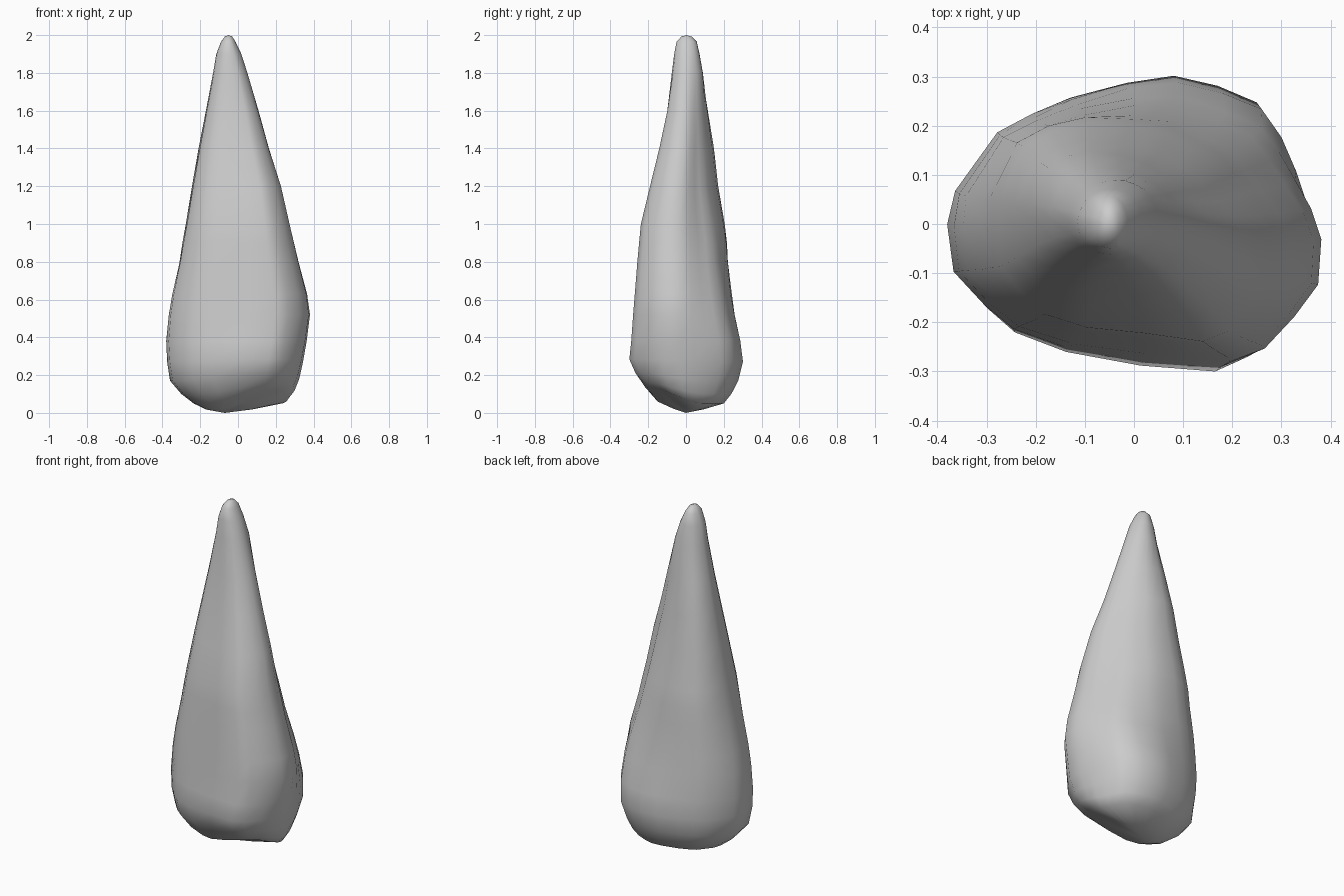
import bpy, bmesh, math

if "Cube" in bpy.data.objects:
    bpy.data.objects.remove(bpy.data.objects["Cube"])

# Egg-shaped plan outline, counter-clockwise
OUTLINE = [(.38, -.03), (.365, .04), (.34, .11), (.31, .18), (.27, .24), (.19, .275),
           (.10, .30), (0, .29), (-.12, .26), (-.20, .228), (-.27, .19), (-.36, .07),
           (-.38, 0), (-.365, -.1), (-.30, -.17), (-.24, -.22), (-.13, -.26),
           (.03, -.288), (.19, -.30), (.26, -.27), (.32, -.2), (.37, -.13)]

# Rings: height, x min, x max, y min, y max
RINGS = [(.018, -.17, .09, -.08, .09), (.05, -.235, .265, -.175, .20),
         (.10, -.30, .30, -.225, .24), (.17, -.36, .325, -.268, .275),
         (.27, -.375, .345, -.30, .297), (.38, -.38, .363, -.288, .287),
         (.52, -.366, .38, -.275, .267), (.63, -.347, .364, -.264, .252),
         (.80, -.308, .318, -.248, .23), (.9, -.29, .294, -.238, .222),
         (1.0, -.27, .27, -.228, .207), (1.2, -.236, .224, -.18, .168),
         (1.4, -.202, .162, -.137, .144), (1.6, -.167, .108, -.1, .115),
         (1.8, -.132, .05, -.076, .09), (1.9, -.115, .018, -.063, .072),
         (1.965, -.09, -.013, -.05, .057), (1.992, -.07, -.03, -.025, .03)]

# Bulge (+) or flattening (-) of each diagonal at mid height: angle, amount
DIAGONALS = [(.8, -.05), (2.36, .045), (-2.36, .018), (-.8, .015)]


def lobe(angle, centre):
    """One smooth bump, 45 degrees to either side of the centre angle."""
    d = (angle - centre + math.pi) % (2 * math.pi) - math.pi
    return max(0, math.cos(2 * d)) if abs(d) < math.pi / 2 else 0


bm = bmesh.new()
loops = []
for z, x0, x1, y0, y1 in RINGS:
    mid = max(0, math.cos((z - 1.05) / .75 * math.pi / 2)) if abs(z - 1.05) < .75 else 0
    low = max(0, 1 - abs(z - .33) / .2)
    loop = []
    for px, py in OUTLINE:
        # Blend towards a plain ellipse near the tip
        u, v = px / .38, py / .30
        r, a = math.hypot(u, v), math.atan2(v, u)
        t = max(0, (z - 1.2) / .8)
        u, v = u * (1 - t + t / r), v * (1 - t + t / r)
        # Diagonal ridges and flats
        push = mid * sum(k * lobe(a, c) for c, k in DIAGONALS) + .02 * low * lobe(a, .7)
        x = (x0 + x1) / 2 + u * (x1 - x0) / 2 + push * math.cos(a)
        y = (y0 + y1) / 2 + v * (y1 - y0) / 2 + push * math.sin(a)
        # Slanted underside at the front right corner
        cut = max(0, math.cos(a + 1.0)) ** 2.5 * max(0, 1 - z / .32)
        loop.append(bm.verts.new((x, y, z + .3 * cut * min(.3, math.hypot(x + .07, y)))))
    loops.append(loop)

# Side skin
n = len(OUTLINE)
for a, b in zip(loops, loops[1:]):
    for i in range(n):
        j = (i + 1) % n
        bm.faces.new((a[i], a[j], b[j], b[i]))

# Rounded base and tip
base = bm.verts.new((-.07, 0, 0))
tip = bm.verts.new((-.05, .003, 2))
for i in range(n):
    j = (i + 1) % n
    bm.faces.new((base, loops[0][j], loops[0][i]))
    bm.faces.new((tip, loops[-1][i], loops[-1][j]))
bmesh.ops.recalc_face_normals(bm, faces=bm.faces)
for f in bm.faces:
    f.smooth = True

mesh = bpy.data.meshes.new("rock_spike")
bm.to_mesh(mesh)
bm.free()
bpy.context.collection.objects.link(bpy.data.objects.new("rock_spike", mesh))
